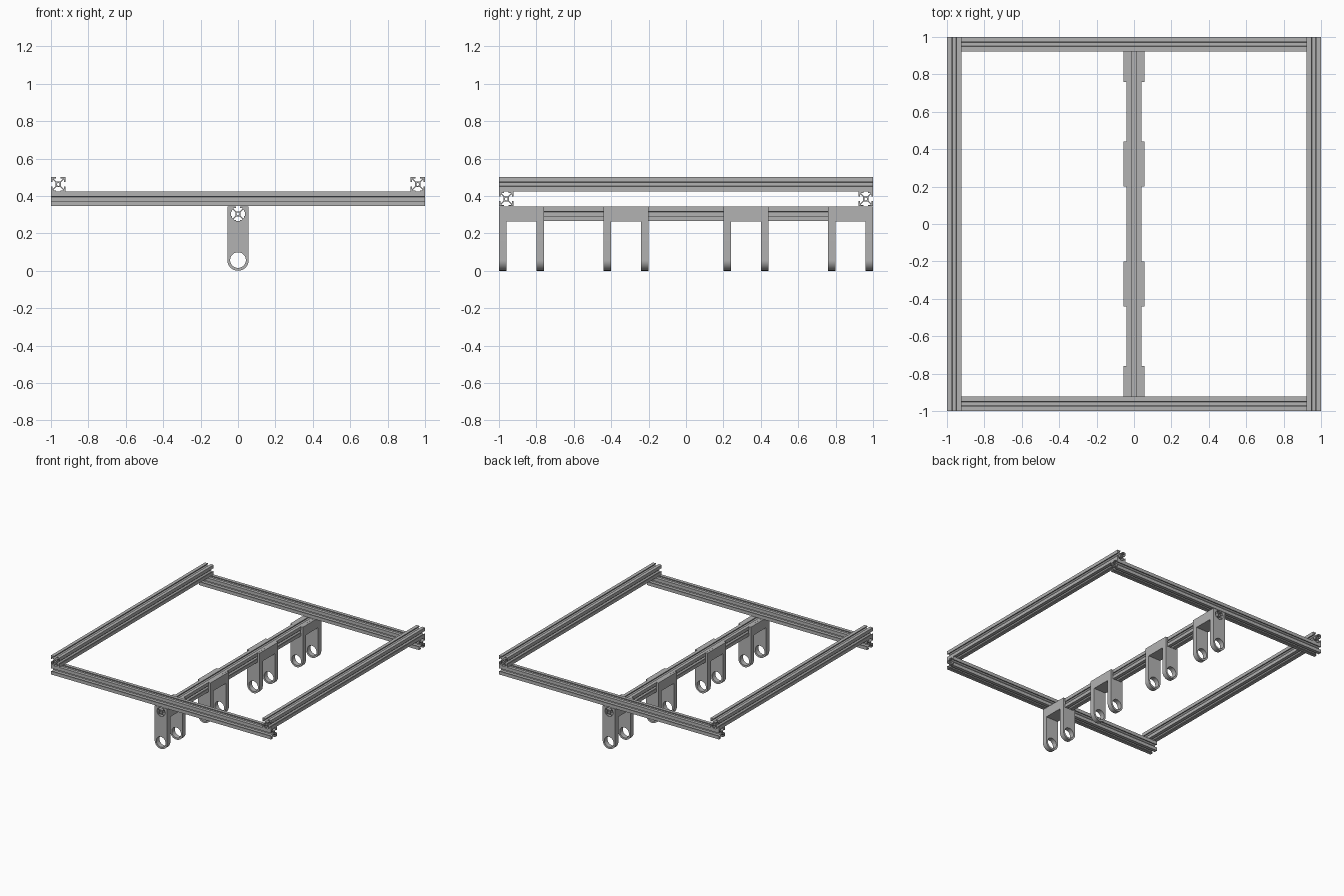
import bpy
import bmesh
from math import pi, sin, cos, acos

cube = bpy.data.objects.get("Cube")
if cube:
    bpy.data.objects.remove(cube, do_unlink=True)

metal = bpy.data.materials.new("grey_aluminium")
metal.use_nodes = True
grey = (0.45, 0.45, 0.45, 1)
metal.diffuse_color = grey
metal.node_tree.nodes["Principled BSDF"].inputs["Base Color"].default_value = grey


def arc(cx, cy, r, start, end, steps):
    """Points along an arc, both ends included."""
    angles = [start + (end - start) * i / steps for i in range(steps + 1)]
    return [(cx + r * cos(a), cy + r * sin(a)) for a in angles]


def circle(cx, cy, r, steps=32):
    return arc(cx, cy, r, 0, 2 * pi, steps)[:-1]


def extrude(name, loops, length, location, turn=0):
    """Extrude an upright outline with holes along y, or along x when turned."""
    curve = bpy.data.curves.new(name, "CURVE")
    curve.dimensions = "2D"
    curve.fill_mode = "BOTH"
    curve.extrude = length / 2
    for loop in loops:
        spline = curve.splines.new("POLY")
        spline.points.add(len(loop) - 1)
        for point, (x, y) in zip(spline.points, loop):
            point.co = (x, y, 0, 1)
        spline.use_cyclic_u = True
    obj = bpy.data.objects.new(name, curve)
    bpy.context.collection.objects.link(obj)
    obj.location = location
    obj.rotation_euler = (pi / 2, 0, turn)
    bpy.ops.object.select_all(action="DESELECT")
    obj.select_set(True)
    bpy.context.view_layer.objects.active = obj
    bpy.ops.object.convert(target="MESH")
    obj = bpy.context.object
    bm = bmesh.new()
    bm.from_mesh(obj.data)
    bmesh.ops.remove_doubles(bm, verts=bm.verts, dist=0.00001)
    bmesh.ops.recalc_face_normals(bm, faces=bm.faces)
    bm.to_mesh(obj.data)
    bm.free()
    obj.data.materials.clear()
    obj.data.materials.append(metal)
    bpy.ops.object.shade_smooth_by_angle(angle=pi / 6)
    return obj


# Slotted rail section: one slotted side repeated four times around the core
half, slot, lip, web, pocket, core = 0.039, 0.012, 0.007, 0.004, 0.025, 0.014
left = [(-half, half), (-slot, half), (-slot, half - lip), (-pocket, half - lip),
        (-pocket, pocket + web), (web - core, core)]
side = left + [(-x, y) for x, y in reversed(left[1:])]
section = []
for k in range(4):
    c, s = cos(k * pi / 2), sin(-k * pi / 2)
    section += [(x * c - y * s, x * s + y * c) for x, y in side]
rail = [section, circle(0, 0, 0.008, 20)]

# Frame rails and the hanging centre rail
edge = 1 - half
for sign, end, hand in ((-1, "front", "right"), (1, "back", "left")):
    extrude(end + "_rail", rail, 2, (0, sign * edge, 0.384), pi / 2)
    extrude(hand + "_rail", rail, 2, (sign * edge, 0, 0.462))
bar_z = 0.304
extrude("centre_rail", rail, 2, (0, 0, bar_z))

# Bracket outlines: a round cradle open at the top, around the centre rail
wide, top, under, bore = 0.057, 0.3425, 0.263, 0.038
gap = acos(slot / bore)
cradle = arc(0, bar_z, bore, pi - gap, 2 * pi + gap, 32)
rim = [(-wide, top), (-slot, top)] + cradle + [(slot, top), (wide, top)]
block = [rim + [(wide, under), (-wide, under)]]
leg = [rim + arc(0, wide, wide, 0, -pi, 32), circle(0, wide, 0.042, 40)]

# Four hanging brackets, each a block between two pierced legs
length, thick = 0.24, 0.04
for i, y in enumerate((-0.88, -0.32, 0.32, 0.88), 1):
    extrude(f"bracket_{i}_block", block, length - 2 * thick, (0, y, 0))
    for sign, end in ((-1, "front"), (1, "back")):
        offset = sign * (length - thick) / 2
        extrude(f"bracket_{i}_{end}_leg", leg, thick, (0, y + offset, 0))
